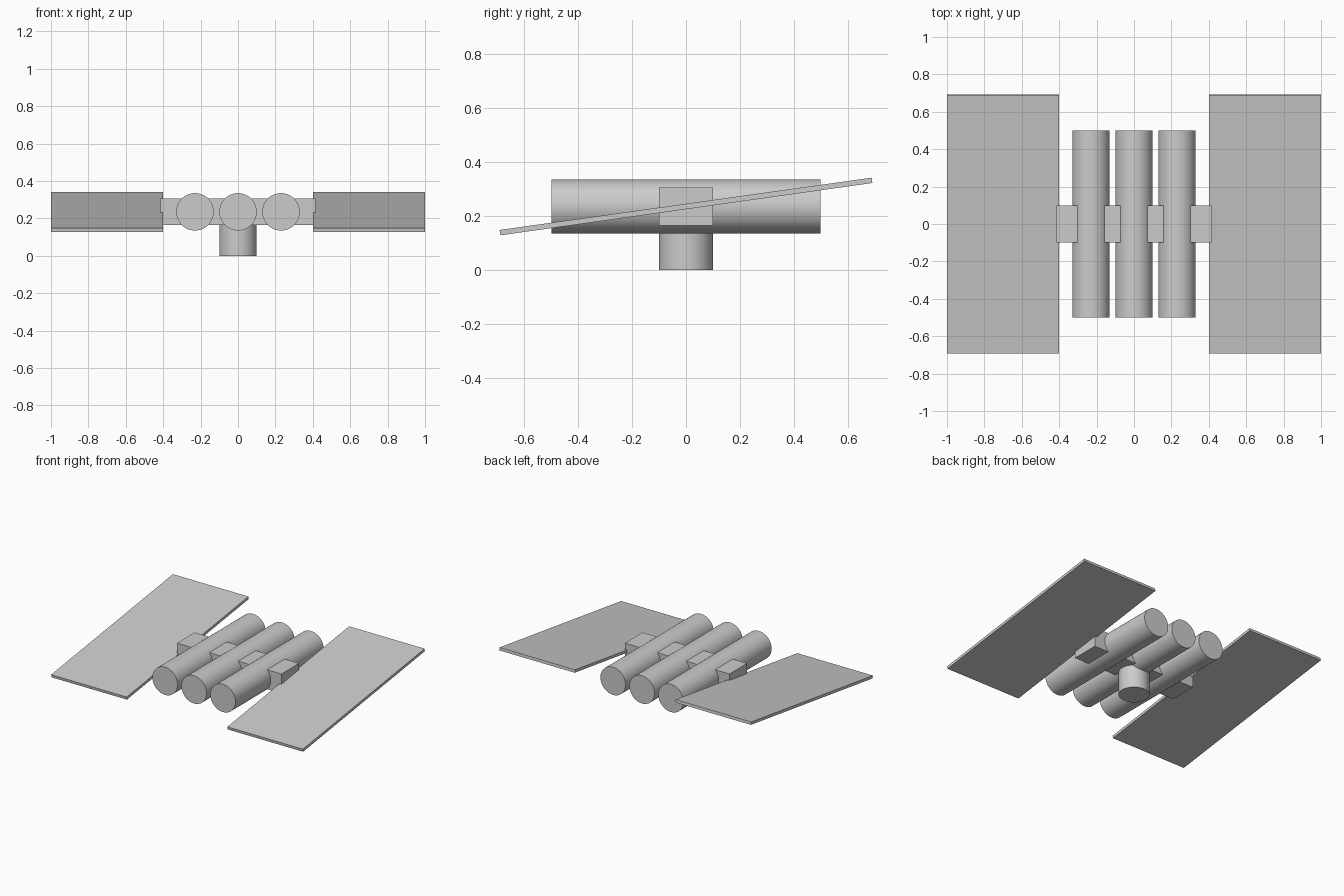
import bpy
from math import radians

if "Cube" in bpy.data.objects:
    bpy.data.objects.remove(bpy.data.objects["Cube"])

MID_Z = 0.235  # height of the tube axes and panel pivots


def box(name, loc, size, rot=(0, 0, 0)):
    bpy.ops.mesh.primitive_cube_add(size=1, location=loc, rotation=rot)
    ob = bpy.context.object
    ob.name = name
    ob.scale = size
    bpy.ops.object.transform_apply(location=False, rotation=False, scale=True)
    return ob


def cylinder(name, loc, radius, depth, rot=(0, 0, 0)):
    bpy.ops.mesh.primitive_cylinder_add(vertices=64, radius=radius, depth=depth,
                                        location=loc, rotation=rot)
    ob = bpy.context.object
    ob.name = name
    bpy.ops.object.shade_smooth_by_angle(angle=radians(30))
    return ob


# three parallel body tubes
for name, x in (("left_tube", -0.23), ("middle_tube", 0), ("right_tube", 0.23)):
    cylinder(name, (x, 0, MID_Z), 0.1, 1.0, (radians(90), 0, 0))

# cross bar joining the tubes and reaching into the panels
box("cross_bar", (0, 0, MID_Z), (0.83, 0.2, 0.14))

# upright stub under the middle tube
cylinder("base_stub", (0, 0, MID_Z / 2), 0.1, MID_Z)

# tilted flat panels, higher at the back
for name, side in (("left_panel", -1), ("right_panel", 1)):
    box(name, (0.7 * side, 0, MID_Z), (0.6, 1.395, 0.02), (radians(8), 0, 0))
